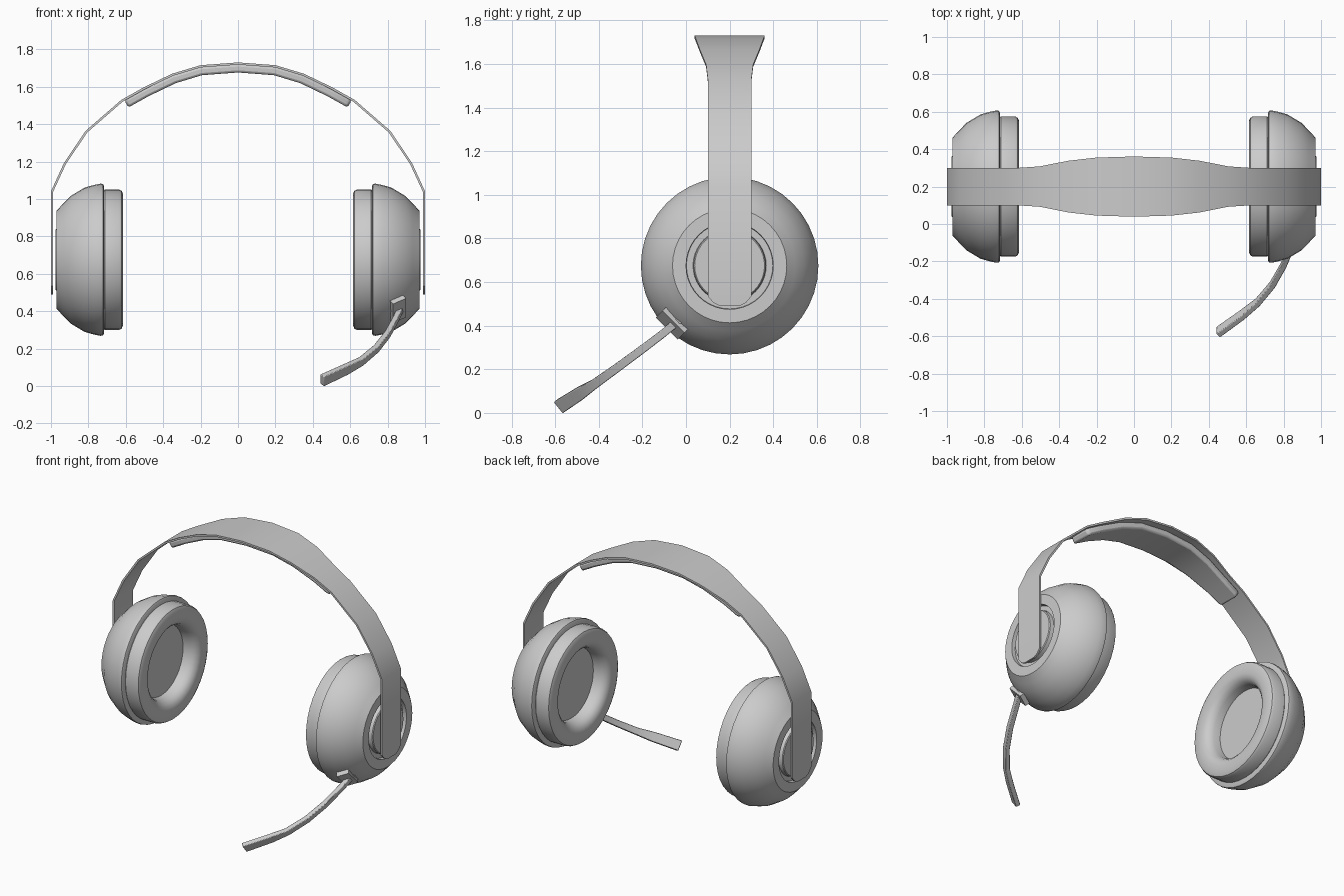
import bpy, bmesh, math
from mathutils import Vector

cube = bpy.data.objects.get("Cube")
if cube:
    bpy.data.objects.remove(cube, do_unlink=True)

grey = bpy.data.materials.new("light_grey")
grey.use_nodes = True
grey.diffuse_color = (0.6, 0.6, 0.6, 1)
grey.node_tree.nodes["Principled BSDF"].inputs["Base Color"].default_value = (0.6, 0.6, 0.6, 1)

CY, CZ = 0.2, 0.675  # ear cup axis


def finish(name, bm, angle=35, bevel=0):
    bmesh.ops.remove_doubles(bm, verts=bm.verts, dist=1e-5)
    bmesh.ops.recalc_face_normals(bm, faces=bm.faces)
    mesh = bpy.data.meshes.new(name)
    bm.to_mesh(mesh)
    bm.free()
    obj = bpy.data.objects.new(name, mesh)
    bpy.context.collection.objects.link(obj)
    mesh.materials.append(grey)
    if bevel:
        mod = obj.modifiers.new("soft_edges", "BEVEL")
        mod.width, mod.segments, mod.limit_method = bevel, 2, "ANGLE"
        mod.angle_limit = math.radians(50)
    bpy.ops.object.select_all(action="DESELECT")
    obj.select_set(True)
    bpy.context.view_layer.objects.active = obj
    bpy.ops.object.shade_smooth_by_angle(angle=math.radians(angle))
    return obj


def lathe(name, profile, side, steps=40):
    """Spin (x, radius) points about the ear cup axis."""
    bm = bmesh.new()
    verts = [bm.verts.new((side * x, CY, CZ + r)) for x, r in profile]
    edges = [bm.edges.new(pair) for pair in zip(verts, verts[1:])]
    bmesh.ops.spin(bm, geom=verts + edges, cent=(0, CY, CZ), axis=(1, 0, 0),
                   angle=math.tau, steps=steps)
    return finish(name, bm)


def loft(name, rings, **options):
    """Skin a row of closed rings and cap both ends."""
    bm = bmesh.new()
    rows = [[bm.verts.new(p) for p in ring] for ring in rings]
    n = len(rows[0])
    for a, b in zip(rows, rows[1:]):
        for i in range(n):
            bm.faces.new((a[i], a[(i + 1) % n], b[(i + 1) % n], b[i]))
    bm.faces.new(rows[0])
    bm.faces.new(rows[-1])
    return finish(name, bm, **options)


def mirrored(half):
    return half + [(-p[0], *p[1:]) for p in reversed(half[:-1])]


# Ear cups with a recessed hub, and hollow cushions
shell = [(0.975, 0), (0.975, 0.16), (0.97, 0.165), (0.945, 0.168), (0.945, 0.198),
         (0.97, 0.2), (0.97, 0.262), (0.935, 0.3), (0.895, 0.341), (0.82, 0.386),
         (0.77, 0.4), (0.735, 0.407), (0.722, 0.405), (0.717, 0.395), (0.717, 0.3)]
cushion = [(0.72, 0.368), (0.712, 0.375), (0.635, 0.375), (0.622, 0.368), (0.615, 0.352),
           (0.615, 0.295), (0.622, 0.27), (0.64, 0.25), (0.665, 0.238), (0.71, 0.232),
           (0.71, 0)]
for label, side in (("left", 1), ("right", -1)):
    lathe(label + "_ear_cup", shell, side)
    lathe(label + "_cushion", cushion, side)

# Headband: x, z and half width, widening over the crown, with rounded lower tips
band = mirrored([(0.994, 0.49, 0.045), (0.994, 0.505, 0.075), (0.994, 0.535, 0.1),
                 (0.994, 1.04, 0.1), (0.925, 1.19, 0.1), (0.81, 1.36, 0.1),
                 (0.62, 1.525, 0.1), (0.5, 1.592, 0.108), (0.35, 1.664, 0.138),
                 (0.2, 1.709, 0.155), (0, 1.724, 0.161)])


def strip(points, thickness, drop=0):
    rings = []
    for i, (x, z, w) in enumerate(points):
        a, b = points[max(i - 1, 0)], points[min(i + 1, len(points) - 1)]
        along = Vector((b[0] - a[0], 0, b[1] - a[1])).normalized()
        out = Vector((-along.z, 0, along.x))
        if out.dot(Vector((x, 0, z - 0.8))) < 0:
            out = -out
        mid = Vector((x, CY, z)) - out * drop
        rings.append([mid + out * (thickness / 2 * s) + Vector((0, w * t, 0))
                      for s, t in ((1, -1), (1, 1), (-1, 1), (-1, -1))])
    return rings


loft("headband", strip(band, 0.012), angle=25)

# Padding under the crown
pad = mirrored([(0.61, 1.53, 0.07), (0.59, 1.542, 0.08), (0.5, 1.592, 0.084),
                (0.35, 1.664, 0.1), (0.2, 1.709, 0.112), (0, 1.724, 0.116)])
loft("headband_pad", strip(pad, 0.044, 0.026), bevel=0.012)

# Microphone mount, a block lying on the left cup's slope
radial = Vector((0, -1, -1)).normalized()
tangent = Vector((0, 1, -1)).normalized()
normal = (Vector((0.53, 0, 0)) + radial * 0.85).normalized()
slope = tangent.cross(normal).normalized()
centre = Vector((0.855, CY, CZ)) + radial * 0.372
loft("microphone_mount",
     [[centre + tangent * (0.072 * e) + slope * (0.04 * s) + normal * (0.016 * t)
       for s, t in ((1, 1), (1, -1), (-1, -1), (-1, 1))] for e in (-1, 1)])

# Microphone boom, flaring into a flat tip
path = [(0.88, -0.02, 0.435, 0.018), (0.845, -0.11, 0.36, 0.018),
        (0.8, -0.22, 0.277, 0.019), (0.74, -0.325, 0.2, 0.02),
        (0.66, -0.42, 0.132, 0.022), (0.58, -0.485, 0.09, 0.03),
        (0.45, -0.578, 0.03, 0.033)]
across = Vector((0, 0.62, -0.78)).normalized()
rings = []
for i, (x, y, z, w) in enumerate(path):
    a, b = path[max(i - 1, 0)], path[min(i + 1, len(path) - 1)]
    along = (Vector(b[:3]) - Vector(a[:3])).normalized()
    flat = along.cross(across).normalized()
    rings.append([Vector((x, y, z)) + across * (w * s) + flat * (0.015 * t)
                  for s, t in ((1, 1), (1, -1), (-1, -1), (-1, 1))])
loft("microphone_boom", rings, angle=30, bevel=0.004)
